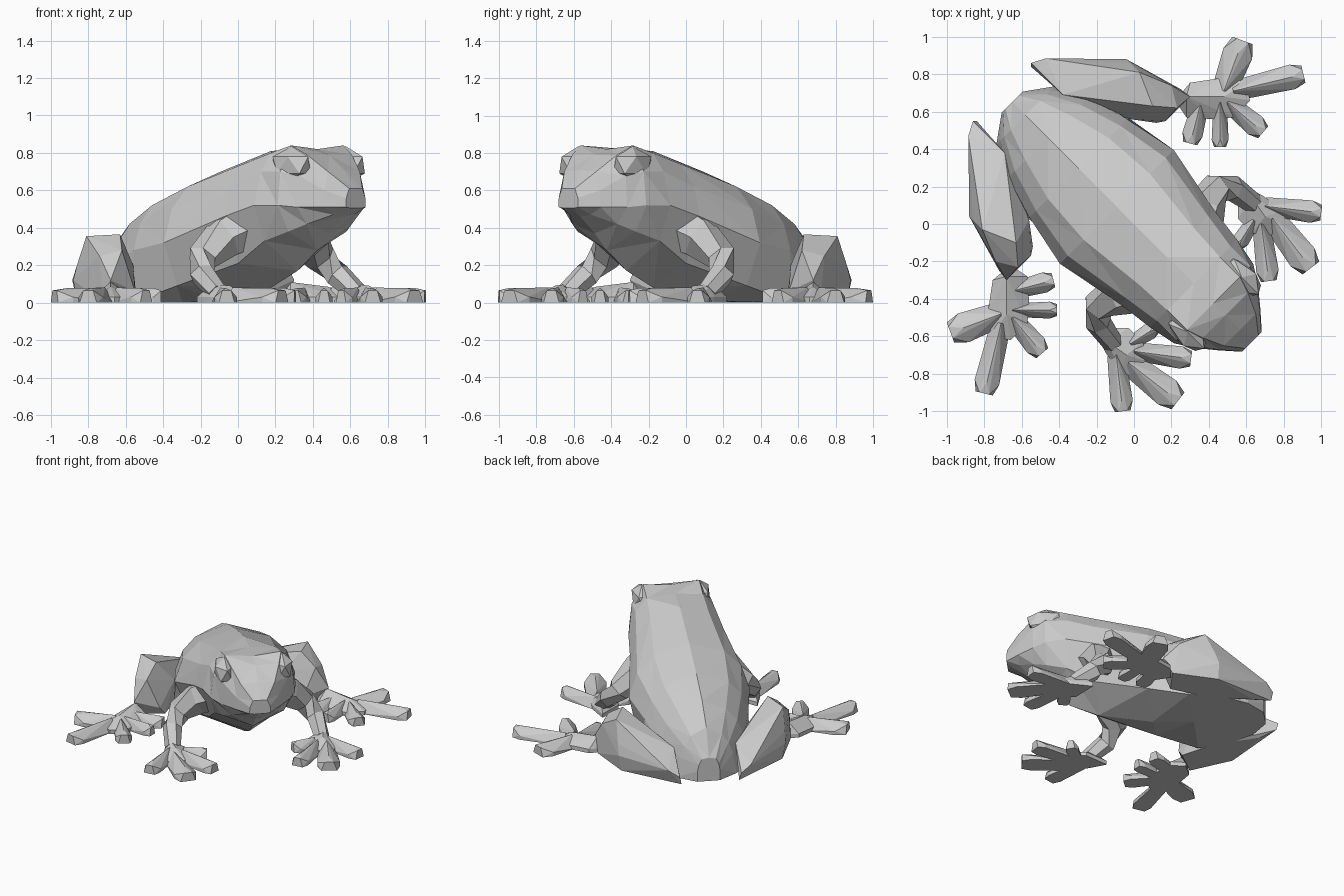
import bpy, bmesh
from math import sqrt, cos, sin, tau
from mathutils import Vector, Matrix

if "Cube" in bpy.data.objects:
    bpy.data.objects.remove(bpy.data.objects["Cube"])

S = sqrt(0.5)
# The frog sits on the diagonal: u runs forward, v runs sideways in plan
def uv(u, v, z):
    return Vector(((u + v) * S, (v - u) * S, z))

MIRROR = Matrix(((0, -1, 0), (-1, 0, 0), (0, 0, 1))).to_4x4()

def finish(name, bm):
    bmesh.ops.recalc_face_normals(bm, faces=bm.faces)
    me = bpy.data.meshes.new(name)
    bm.to_mesh(me)
    ob = bpy.data.objects.new(name, me)
    bpy.context.collection.objects.link(ob)

def both_sides(name, bm):
    finish(name + "_right", bm)
    bmesh.ops.transform(bm, matrix=MIRROR, verts=bm.verts)
    finish(name + "_left", bm)
    bm.free()

def hull(bm, pts):
    vs = [bm.verts.new(p) for p in pts]
    out = bmesh.ops.convex_hull(bm, input=vs)
    inside = [g for g in out["geom_interior"] if isinstance(g, bmesh.types.BMVert)]
    bmesh.ops.delete(bm, geom=inside, context='VERTS')

def loft(bm, loops):
    rings = [[bm.verts.new(p) for p in lp] for lp in loops]
    n = len(rings[0])
    for a, b in zip(rings, rings[1:]):
        for i in range(n):
            j = (i + 1) % n
            bm.faces.new((a[i], a[j], b[j], b[i]))
    bm.faces.new(rings[0])
    bm.faces.new(rings[-1])

# Body and head: u, top z, then (v, z) of shoulder, flank, widest and lower side, belly z
sections = [
    (.89, .61, .05, .61, .072, .56, .075, .51, .04, .505, .505),
    (.80, .71, .12, .70, .15, .60, .155, .51, .08, .47, .46),
    (.69, .79, .17, .79, .235, .68, .245, .51, .17, .42, .37),
    (.60, .82, .20, .84, .28, .70, .30, .52, .22, .38, .28),
    (.45, .82, .20, .80, .28, .70, .33, .52, .25, .33, .17),
    (.25, .81, .21, .74, .31, .62, .355, .46, .25, .21, .08),
    (-.13, .70, .25, .62, .37, .50, .43, .32, .33, .09, .01),
    (-.42, .60, .23, .52, .32, .42, .37, .28, .38, 0, 0),
    (-.65, .50, .17, .42, .25, .33, .30, .20, .33, 0, 0),
    (-.82, .37, .11, .31, .16, .24, .19, .15, .22, 0, 0),
    (-.92, .18, .05, .17, .07, .13, .08, .08, .08, 0, 0),
]
bm = bmesh.new()
loops = []
for u, top, *side, belly in sections:
    half = list(zip(side[::2], side[1::2]))
    ring = [(0, top)] + half + [(0, belly)] + [(-v, z) for v, z in reversed(half)]
    loops.append([uv(u, v, z) for v, z in ring])
loft(bm, loops)
bmesh.ops.connect_verts_nonplanar(bm, angle_limit=0.02, faces=bm.faces)
finish("body", bm)
bm.free()

# Eyes: shallow faceted bulges on the head corners
bm = bmesh.new()
bmesh.ops.create_icosphere(bm, subdivisions=1, radius=1)
bmesh.ops.transform(bm, verts=bm.verts, matrix=Matrix.Translation(uv(.61, .205, .735))
                    @ Matrix.Rotation(-tau / 8, 4, 'Z') @ Matrix.Diagonal((.14, .08, .10, 1)))
both_sides("eye", bm)

# Front legs: tapered six-sided sweep from shoulder to wrist
path = [(.30, -.14, .45, .15), (.37, .07, .35, .12), (.44, .19, .24, .085),
        (.53, .19, .15, .07), (.64, .11, .05, .055)]
bm = bmesh.new()
loops = []
for i, p in enumerate(path):
    t = Vector(path[min(i + 1, len(path) - 1)][:3]) - Vector(path[max(i - 1, 0)][:3])
    q = t.to_track_quat('Z', 'Y')
    ring = [Vector(p[:3]) + q @ Vector((cos(k * tau / 6), sin(k * tau / 6), 0)) * p[3] for k in range(6)]
    loops.append([Vector((c.x, c.y, max(c.z, 0))) for c in ring])
loft(bm, loops)
both_sides("front_leg", bm)

# Hind legs: folded haunch, high at the knee and low at the rear
bm = bmesh.new()
hull(bm, [(-.55, .86, .08), (-.55, .84, .02), (-.47, .885, .12), (-.50, .82, .02), (-.42, .80, 0),
          (-.04, .88, .12), (-.02, .86, .20), (.03, .81, .355), (.10, .63, .365), (-.38, .69, .20),
          (.20, .74, .25), (.30, .68, .12), (.23, .62, .28), (.17, .55, .06),
          (-.02, .56, .20), (.25, .72, 0), (-.05, .86, 0), (.12, .54, 0), (-.15, .62, 0)])
both_sides("hind_leg", bm)

# Feet: flat palm with ridged toes that flare at the tips
def foot(name, palm, top, toes):
    bm = bmesh.new()
    hull(bm, [(x, y, z) for x, y in palm for z in (0, .03)] + top)
    for bx, by, tx, ty, w in toes:
        b, t = Vector((bx, by, 0)), Vector((tx, ty, 0))
        d = (t - b).normalized()
        s = Vector((-d.y, d.x, 0)) * w
        up = Vector((0, 0, 1))
        wide = t - d * w * .9
        pts = [b + up * .08, wide + up * .078]
        for k in (-1, 1):
            pts += [b + s * k * .8, wide + s * k, t + s * k * .7,
                    wide + s * k + up * .03, t + s * k * .4 + up * .065]
        hull(bm, pts)
    both_sides(name, bm)

foot("front_foot",
     [(.56, .22), (.69, .15), (.80, .07), (.81, 0), (.73, -.06), (.63, -.05), (.555, .03)],
     [(.63, .14, .10), (.70, .04, .09)],
     [(.70, .095, 1.0, .06, .06), (.74, .03, .945, -.235, .08),
      (.68, 0, .72, -.305, .06), (.64, .02, .55, -.12, .045)])
foot("hind_foot",
     [(.22, .66), (.30, .755), (.47, .78), (.60, .76), (.62, .66), (.54, .57), (.42, .56), (.28, .57)],
     [(.28, .68, .11), (.48, .68, .085)],
     [(.48, .71, .58, .98, .082), (.53, .71, .905, .80, .067),
      (.50, .65, .69, .49, .06), (.46, .65, .46, .41, .045), (.36, .66, .30, .43, .055)])
